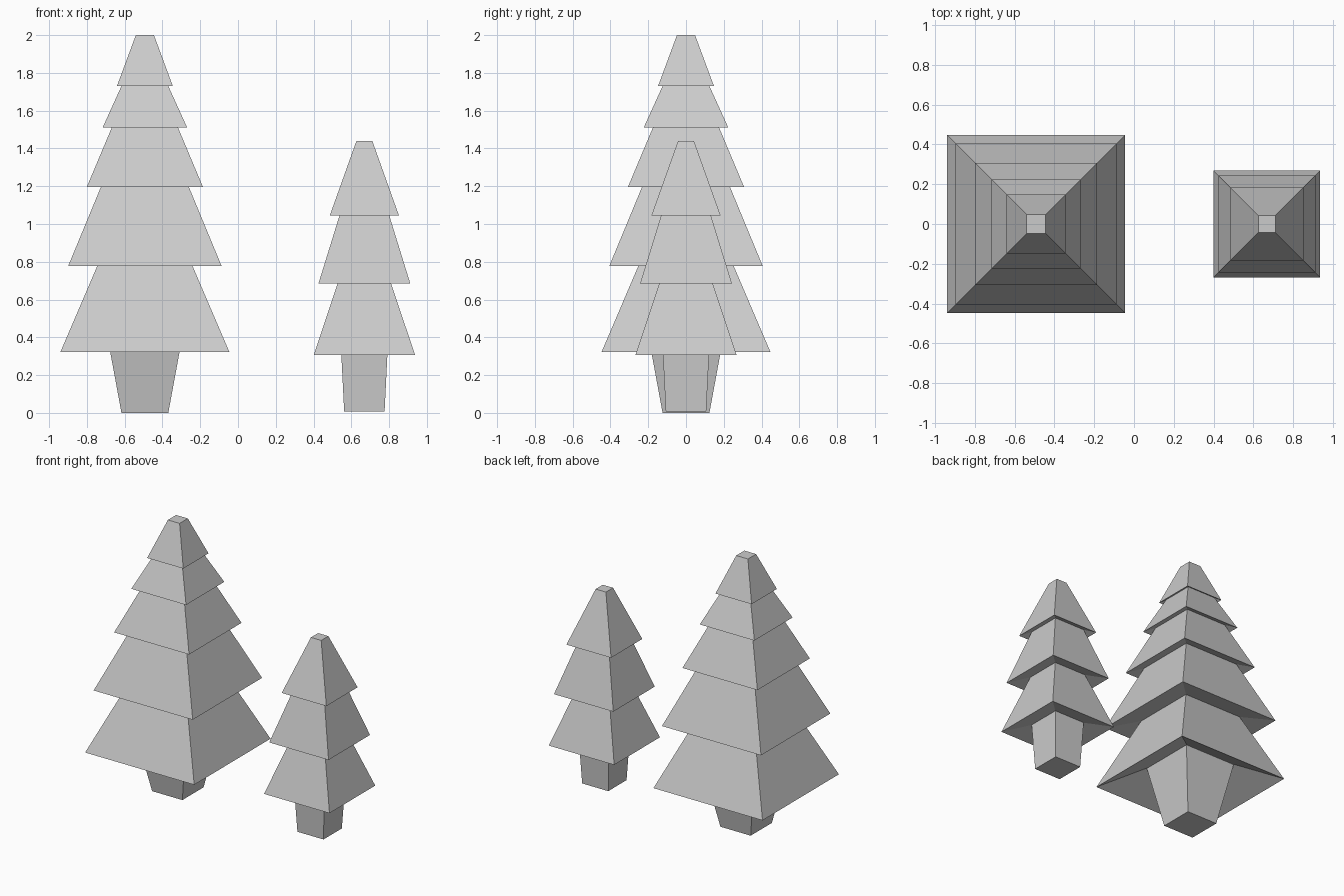
import bpy, bmesh

if "Cube" in bpy.data.objects:
    bpy.data.objects.remove(bpy.data.objects["Cube"])


def square_loft(name, cx, profile):
    """Stack square rings (half width, z) into one closed, flat-faced solid."""
    bm = bmesh.new()
    rings = []
    for h, z in profile:
        rings.append([bm.verts.new((cx + sx * h, sy * h, z))
                      for sx, sy in ((-1, -1), (1, -1), (1, 1), (-1, 1))])
    for a, b in zip(rings, rings[1:]):
        for i in range(4):
            j = (i + 1) % 4
            bm.faces.new((a[i], a[j], b[j], b[i]))
    bm.faces.new(rings[0][::-1])
    bm.faces.new(rings[-1])
    bmesh.ops.recalc_face_normals(bm, faces=bm.faces[:])
    me = bpy.data.meshes.new(name)
    bm.to_mesh(me)
    bm.free()
    ob = bpy.data.objects.new(name, me)
    bpy.context.collection.objects.link(ob)


def tree(prefix, cx, trunk, tiers, top):
    """trunk: two rings; tiers: (skirt half width, skirt z, neck half width, rise).
    The neck is where the part below meets the sloping underside of the skirt."""
    square_loft(prefix + "_trunk", cx, trunk)
    profile = []
    for skirt, z, neck, rise in tiers:
        profile += [(neck, z + rise), (skirt, z)]
    square_loft(prefix + "_foliage", cx, profile + [top])


# Large tree with five tiers
tree("large_tree", -0.493,
     [(0.124, 0.0), (0.207, 0.45)],
     [(0.447, 0.323, 0.207, 0.13),
      (0.406, 0.778, 0.235, 0.04),
      (0.307, 1.197, 0.220, 0.03),
      (0.224, 1.510, 0.165, 0.025),
      (0.148, 1.730, 0.115, 0.02)],
     (0.048, 2.0))

# Small tree with three tiers
tree("small_tree", 0.669,
     [(0.107, 0.008), (0.124, 0.35)],
     [(0.268, 0.307, 0.124, 0.043),
      (0.243, 0.685, 0.130, 0.035),
      (0.183, 1.045, 0.124, 0.025)],
     (0.042, 1.44))
